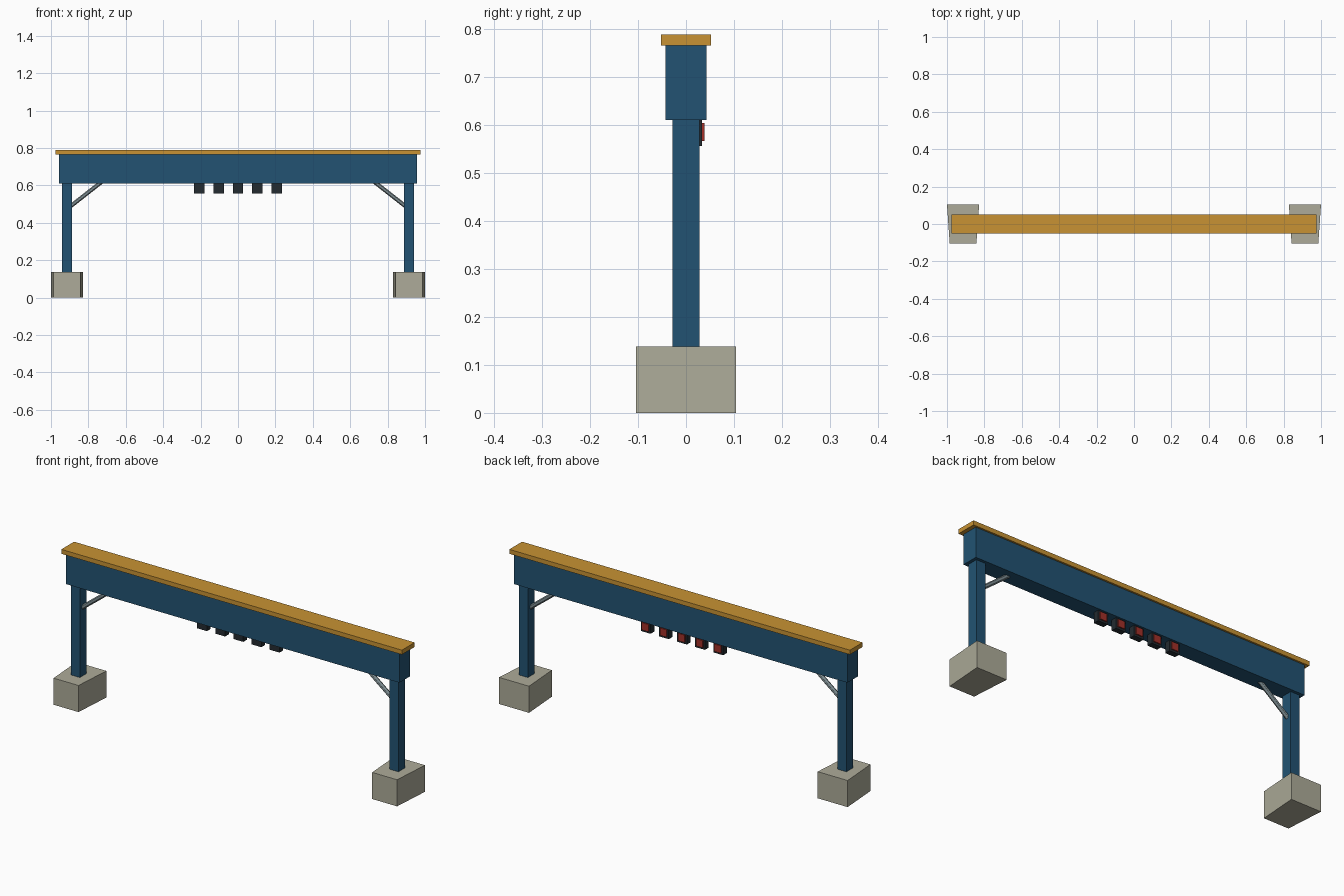
import bpy
import bmesh
from mathutils import Vector

cube = bpy.data.objects.get("Cube")
if cube:
    bpy.data.objects.remove(cube, do_unlink=True)


def material(name, rgb):
    mat = bpy.data.materials.new(name)
    mat.use_nodes = True
    color = (*rgb, 1)
    mat.diffuse_color = color
    mat.node_tree.nodes["Principled BSDF"].inputs["Base Color"].default_value = color
    return mat


BLUE = material("blue paint", (0.016, 0.086, 0.17))
GOLD = material("ochre cap", (0.58, 0.29, 0.033))
CONCRETE = material("concrete", (0.42, 0.41, 0.32))
STEEL = material("grey steel", (0.21, 0.27, 0.29))
DARK = material("dark housing", (0.017, 0.024, 0.03))
RED = material("red lens", (0.36, 0.03, 0.022))


def finish(name, bm, mat):
    mesh = bpy.data.meshes.new(name)
    bmesh.ops.recalc_face_normals(bm, faces=bm.faces)
    bm.to_mesh(mesh)
    bm.free()
    mesh.materials.append(mat)
    obj = bpy.data.objects.new(name, mesh)
    bpy.context.collection.objects.link(obj)
    return obj


def box(name, low, high, mat, front_scale=1.0):
    """Box between two corners; front_scale narrows the front face in x."""
    low, high = Vector(low), Vector(high)
    mid, size = (low + high) / 2, high - low
    bm = bmesh.new()
    bmesh.ops.create_cube(bm, size=1)
    for v in bm.verts:
        if v.co.y < 0:
            v.co.x *= front_scale
        v.co = mid + v.co * size
    return finish(name, bm, mat)


def rod(name, start, end, radius, mat):
    start, end = Vector(start), Vector(end)
    axis = end - start
    bm = bmesh.new()
    bmesh.ops.create_cone(bm, cap_ends=True, segments=12, radius1=radius,
                          radius2=radius, depth=axis.length)
    bmesh.ops.rotate(bm, verts=bm.verts, matrix=axis.to_track_quat('Z', 'Y').to_matrix())
    bmesh.ops.translate(bm, verts=bm.verts, vec=(start + end) / 2)
    obj = finish(name, bm, mat)
    bpy.ops.object.select_all(action='DESELECT')
    bpy.context.view_layer.objects.active = obj
    obj.select_set(True)
    bpy.ops.object.shade_smooth_by_angle()


# Cross beam and its overhanging cap
box("cross_beam", (-0.956, -0.043, 0.61), (0.956, 0.043, 0.765), BLUE)
box("beam_cap", (-0.977, -0.052, 0.765), (0.977, 0.052, 0.788), GOLD)

# Footings, posts and diagonal braces at both ends
for side, s in (("right", -1), ("left", 1)):
    x = s * 0.914
    box(side + "_footing", (x - 0.086, -0.104, 0), (x + 0.086, 0.104, 0.138), CONCRETE, 0.83)
    box(side + "_post", (x - 0.026, -0.028, 0.138), (x + 0.026, 0.028, 0.61), BLUE)
    rod(side + "_brace", (s * 0.905, 0, 0.481), (s * 0.73, 0, 0.618), 0.011, STEEL)

# Row of lamps hung below the beam, lenses facing the back
for i in range(5):
    x = (i - 2) * 0.104
    box(f"lamp_housing_{i + 1}", (x - 0.028, 0.003, 0.556), (x + 0.028, 0.033, 0.61), DARK)
    box(f"lamp_lens_{i + 1}", (x - 0.019, 0.033, 0.566), (x + 0.019, 0.039, 0.604), RED)
